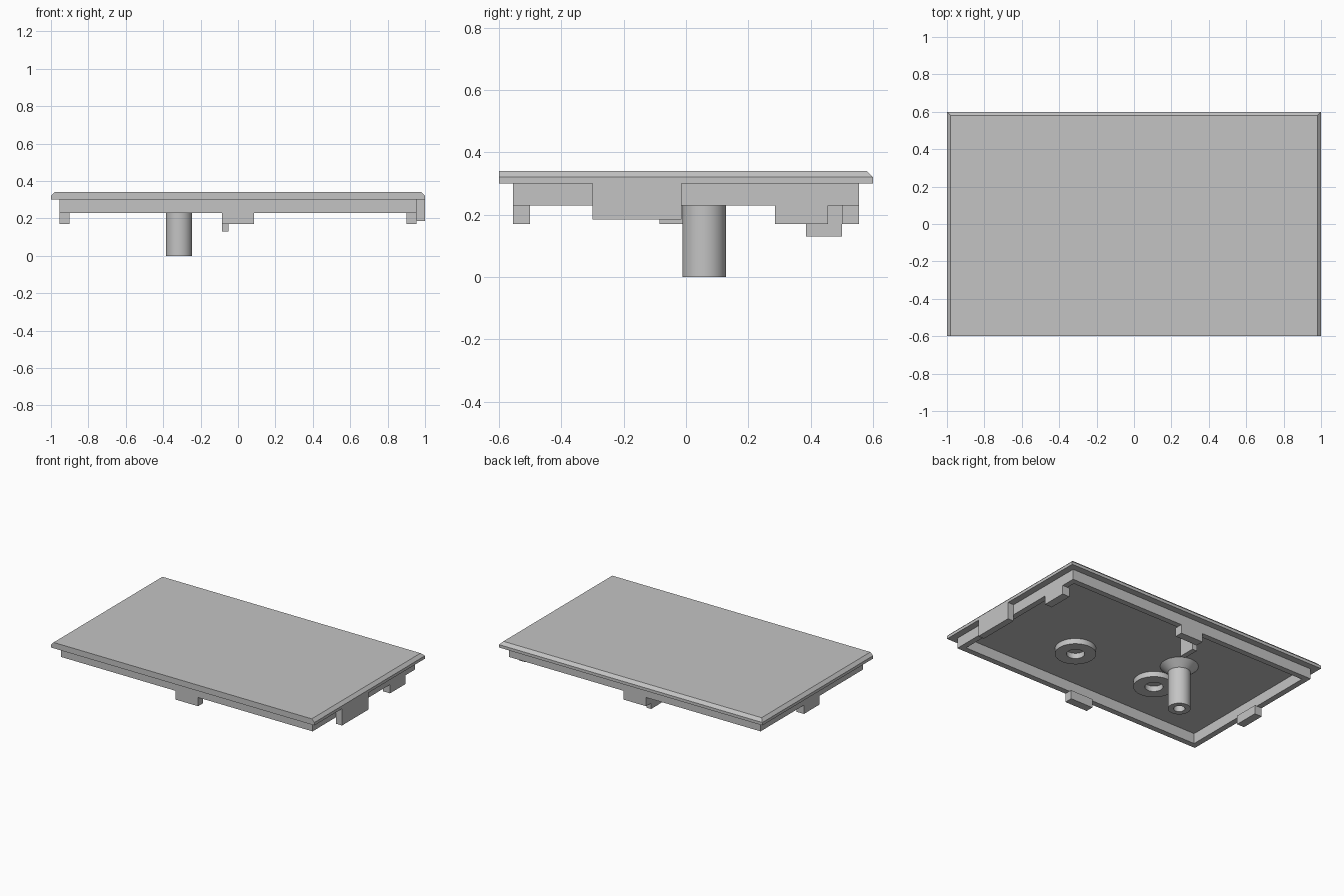
import bpy, bmesh, math

if "Cube" in bpy.data.objects:
    bpy.data.objects.remove(bpy.data.objects["Cube"])

mat = bpy.data.materials.new("light grey plastic")
mat.diffuse_color = (0.55, 0.55, 0.55, 1)
mat.use_nodes = True
mat.node_tree.nodes["Principled BSDF"].inputs["Base Color"].default_value = mat.diffuse_color


def add_object(name, bm):
    bmesh.ops.recalc_face_normals(bm, faces=bm.faces[:])
    mesh = bpy.data.meshes.new(name)
    bm.to_mesh(mesh)
    bm.free()
    mesh.materials.append(mat)
    ob = bpy.data.objects.new(name, mesh)
    bpy.context.collection.objects.link(ob)
    return ob


def box_bm(x, y, z):
    bm = bmesh.new()
    bmesh.ops.create_cube(bm, size=1)
    for v in bm.verts:
        v.co = [r[0] if c < 0 else r[1] for c, r in zip(v.co, (x, y, z))]
    return bm


def box(name, x, y, z):
    return add_object(name, box_bm(x, y, z))


def lathe(name, profile, cx, cy, segments=48):
    """Revolve a (radius, z) profile around a vertical axis."""
    bm = bmesh.new()
    verts = [bm.verts.new((r, 0, z)) for r, z in profile]
    edges = [bm.edges.new(p) for p in zip(verts, verts[1:])]
    bmesh.ops.spin(bm, geom=verts + edges, cent=(0, 0, 0), axis=(0, 0, 1),
                   angle=math.tau, steps=segments)
    bmesh.ops.remove_doubles(bm, verts=bm.verts[:], dist=1e-4)
    ob = add_object(name, bm)
    ob.location = (cx, cy, 0)
    bpy.ops.object.select_all(action='DESELECT')
    ob.select_set(True)
    bpy.context.view_layer.objects.active = ob
    bpy.ops.object.shade_smooth_by_angle(angle=math.radians(25))


# Cover plate: top edge chamfered on the left, right and back
bm = box_bm((-1, 1), (-0.6, 0.6), (0.30, 0.34))
top = [e for e in bm.edges if all(v.co.z > 0.33 for v in e.verts)
       and not all(v.co.y < 0 for v in e.verts)]
bmesh.ops.bevel(bm, geom=top, offset=0.02, segments=1, affect='EDGES')
add_object("cover_plate", bm)

# Rim: open rectangular frame under the plate
bm = box_bm((-0.955, 0.955), (-0.555, 0.555), (0.23, 0.30))
bottom = next(f for f in bm.faces if f.calc_center_median().z < 0.24)
upper = next(f for f in bm.faces if f.calc_center_median().z > 0.29)
bmesh.ops.inset_region(bm, faces=[bottom], thickness=0.055)
wall = bmesh.ops.extrude_face_region(bm, geom=[bottom])
inner = [v for v in wall["geom"] if isinstance(v, bmesh.types.BMVert)]
bmesh.ops.translate(bm, verts=inner, vec=(0, 0, 0.07))
cap = [f for f in bm.faces if all(v in inner for v in f.verts)]
extra = [f for f in [bottom] if f.is_valid and f not in cap]
bmesh.ops.delete(bm, geom=cap + extra + [upper], context='FACES')
add_object("rim", bm)

# Locating tabs below the rim
tab_z = (0.17, 0.23)
box("front_tab", (-0.085, 0.085), (-0.555, -0.50), tab_z)
box("back_tab", (-0.085, 0.085), (0.50, 0.555), tab_z)
box("left_tab", (-0.955, -0.90), (-0.085, 0.085), tab_z)
box("right_tab", (0.90, 0.955), (0.285, 0.455), tab_z)

# Side latch block and inner hook
box("side_block", (0.955, 1.0), (-0.30, -0.015), (0.185, 0.30))
box("hook", (-0.085, -0.05), (0.385, 0.50), (0.13, 0.30))

# Hollow post with a flared foot
lathe("post", [(0.118, 0.30), (0.07, 0.255), (0.07, 0), (0.035, 0),
               (0.035, 0.28), (0, 0.28)], -0.315, 0.058)

# Two low ring bosses
for side, x in (("left", -0.315), ("right", 0.315)):
    lathe(side + "_ring_boss", [(0.127, 0.30), (0.127, 0.263),
                                (0.056, 0.263), (0.056, 0.30)], x, -0.185)
